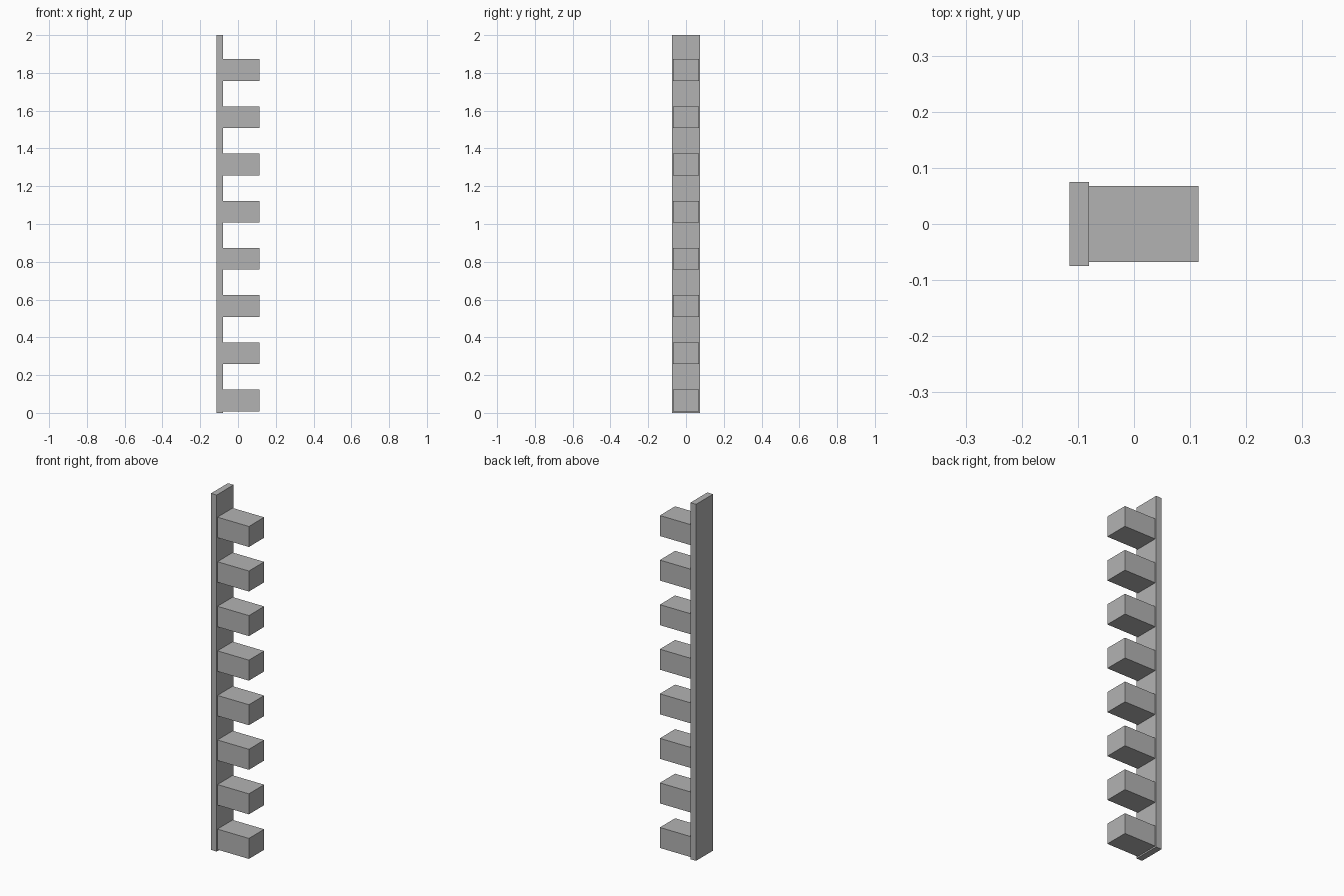
import bpy

cube = bpy.data.objects.get("Cube")
if cube:
    bpy.data.objects.remove(cube, do_unlink=True)

# Single plain grey
grey = bpy.data.materials.new("plain_grey")
grey.use_nodes = True
colour = (0.45, 0.45, 0.45, 1)
grey.diffuse_color = colour
grey.node_tree.nodes["Principled BSDF"].inputs["Base Color"].default_value = colour


def box(name, low, high):
    """Axis-aligned box between two corners."""
    centre = [(a + b) / 2 for a, b in zip(low, high)]
    bpy.ops.mesh.primitive_cube_add(size=1, location=centre)
    part = bpy.context.object
    part.name = name
    part.scale = [b - a for a, b in zip(low, high)]
    bpy.ops.object.transform_apply(location=False, rotation=False, scale=True)
    part.data.materials.append(grey)
    return part


# Tall backing strip
PLATE_FACE = -0.08
box("backing_strip", (-0.115, -0.075, 0), (PLATE_FACE, 0.075, 2))

# Evenly spaced blocks projecting from the strip
COUNT, SPACING, FIRST, HEIGHT = 8, 0.25, 0.008, 0.115
for i in range(COUNT):
    z = FIRST + i * SPACING
    box(f"block_{i + 1}", (PLATE_FACE, -0.0675, z), (0.115, 0.0675, z + HEIGHT))
